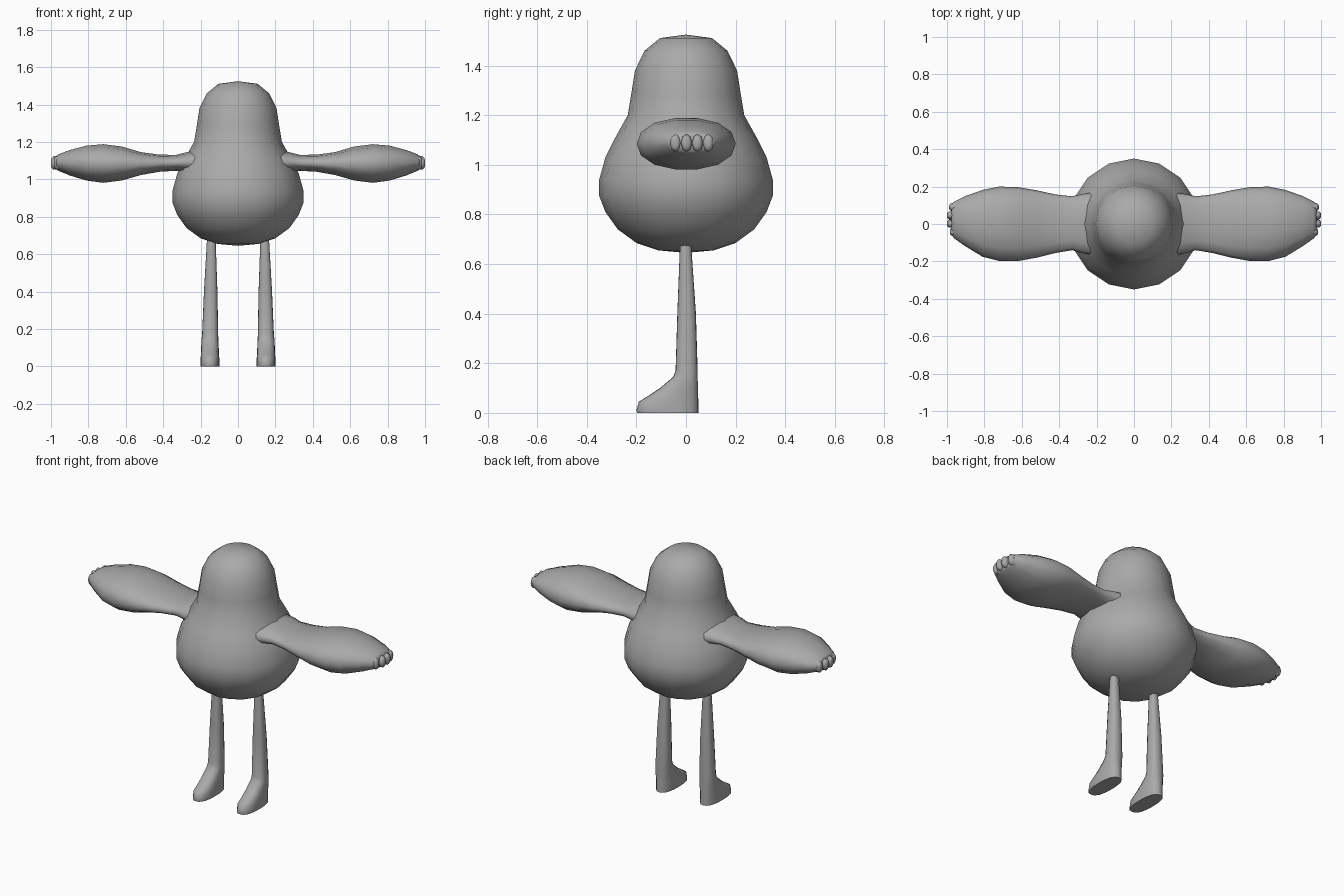
import bpy
import bmesh
from math import cos, sin, pi, radians

cube = bpy.data.objects.get("Cube")
if cube:
    bpy.data.objects.remove(cube, do_unlink=True)

grey = bpy.data.materials.new("plain grey")
grey.use_nodes = True
grey.diffuse_color = (0.4, 0.4, 0.4, 1)
grey.node_tree.nodes["Principled BSDF"].inputs["Base Color"].default_value = (0.4, 0.4, 0.4, 1)


def finish(bm, name, angle=60):
    bmesh.ops.recalc_face_normals(bm, faces=bm.faces)
    mesh = bpy.data.meshes.new(name)
    bm.to_mesh(mesh)
    bm.free()
    mesh.materials.append(grey)
    obj = bpy.data.objects.new(name, mesh)
    bpy.context.collection.objects.link(obj)
    bpy.ops.object.select_all(action='DESELECT')
    obj.select_set(True)
    bpy.context.view_layer.objects.active = obj
    bpy.ops.object.shade_smooth_by_angle(angle=radians(angle))
    return obj


def loft(bm, rings):
    """Skin a list of closed point rings and cap both ends."""
    loops = [[bm.verts.new(p) for p in ring] for ring in rings]
    n = len(loops[0])
    for a, b in zip(loops, loops[1:]):
        for i in range(n):
            j = (i + 1) % n
            bm.faces.new((a[i], a[j], b[j], b[i]))
    bm.faces.new(loops[0])
    bm.faces.new(loops[-1])


def oval(n, ru, rv, power=2.0):
    """Rounded outline; a higher power makes it boxier."""
    pts = []
    for i in range(n):
        c, s = cos(2 * pi * i / n), sin(2 * pi * i / n)
        k = (abs(c) ** power + abs(s) ** power) ** (-1 / power)
        pts.append((ru * c * k, rv * s * k))
    return pts


# Pear-shaped body and head: (radius, height)
profile = [(0.11, 0.655), (0.2, 0.685), (0.275, 0.74), (0.325, 0.81),
           (0.35, 0.875), (0.35, 0.94), (0.325, 1.03), (0.285, 1.11),
           (0.235, 1.2), (0.22, 1.29), (0.206, 1.38), (0.167, 1.46), (0.105, 1.511)]
bm = bmesh.new()
rings = [[(0, 0, 0.645)] * 16]
rings += [[(u, v, z) for u, v in oval(16, r, r)] for r, z in profile]
rings += [[(0, 0, 1.525)] * 16]
loft(bm, rings)
bmesh.ops.remove_doubles(bm, verts=bm.verts, dist=0.0005)
finish(bm, "body")

# Wings: (x, front y, back y, bottom z, top z)
wing_sections = [(0.2, -0.17, 0.17, 1.02, 1.16), (0.28, -0.155, 0.16, 1.04, 1.145),
                 (0.33, -0.14, 0.148, 1.045, 1.132), (0.42, -0.155, 0.158, 1.04, 1.133),
                 (0.52, -0.18, 0.18, 1.022, 1.147), (0.62, -0.198, 0.197, 0.993, 1.177),
                 (0.72, -0.198, 0.2, 0.98, 1.19), (0.81, -0.175, 0.182, 0.992, 1.182),
                 (0.9, -0.12, 0.15, 1.02, 1.158), (0.96, -0.078, 0.12, 1.045, 1.135),
                 (0.975, -0.06, 0.108, 1.056, 1.122)]
# Legs with feet: (z, front y, back y, half width, centre x)
leg_sections = [(0.7, -0.022, 0.022, 0.022, 0.143), (0.66, -0.025, 0.022, 0.024, 0.143),
                (0.4, -0.035, 0.04, 0.036, 0.146), (0.17, -0.042, 0.047, 0.043, 0.149),
                (0.145, -0.052, 0.047, 0.045, 0.15), (0.1, -0.105, 0.048, 0.047, 0.15),
                (0.065, -0.158, 0.049, 0.048, 0.15), (0.045, -0.19, 0.05, 0.05, 0.15),
                (0.01, -0.2, 0.05, 0.05, 0.15), (0, -0.196, 0.05, 0.05, 0.15)]

for side, s in (("left", 1), ("right", -1)):
    bm = bmesh.new()
    loft(bm, [[(s * x, (y0 + y1) / 2 + u, (z0 + z1) / 2 + v)
               for u, v in oval(14, (y1 - y0) / 2, (z1 - z0) / 2, 2.2)]
              for x, y0, y1, z0, z1 in wing_sections])
    finish(bm, side + "_wing")

    # Four stubby fingers on the wing tip
    bm = bmesh.new()
    for k, tip in enumerate((0.985, 1.0, 1.0, 0.988)):
        y = -0.042 + k * 0.044
        loft(bm, [[(s * x, y + u, 1.088 + v) for u, v in oval(8, 0.022 * f, 0.036 * f)]
                  for x, f in ((0.93, 1), (tip - 0.014, 1), (tip - 0.004, 0.75), (tip, 0.4))])
    finish(bm, side + "_fingers")

    bm = bmesh.new()
    loft(bm, [[(s * cx + u, (y0 + y1) / 2 + v, z)
               for u, v in oval(16, w, (y1 - y0) / 2, 2.6)]
              for z, y0, y1, w, cx in leg_sections])
    finish(bm, side + "_leg", 50)
